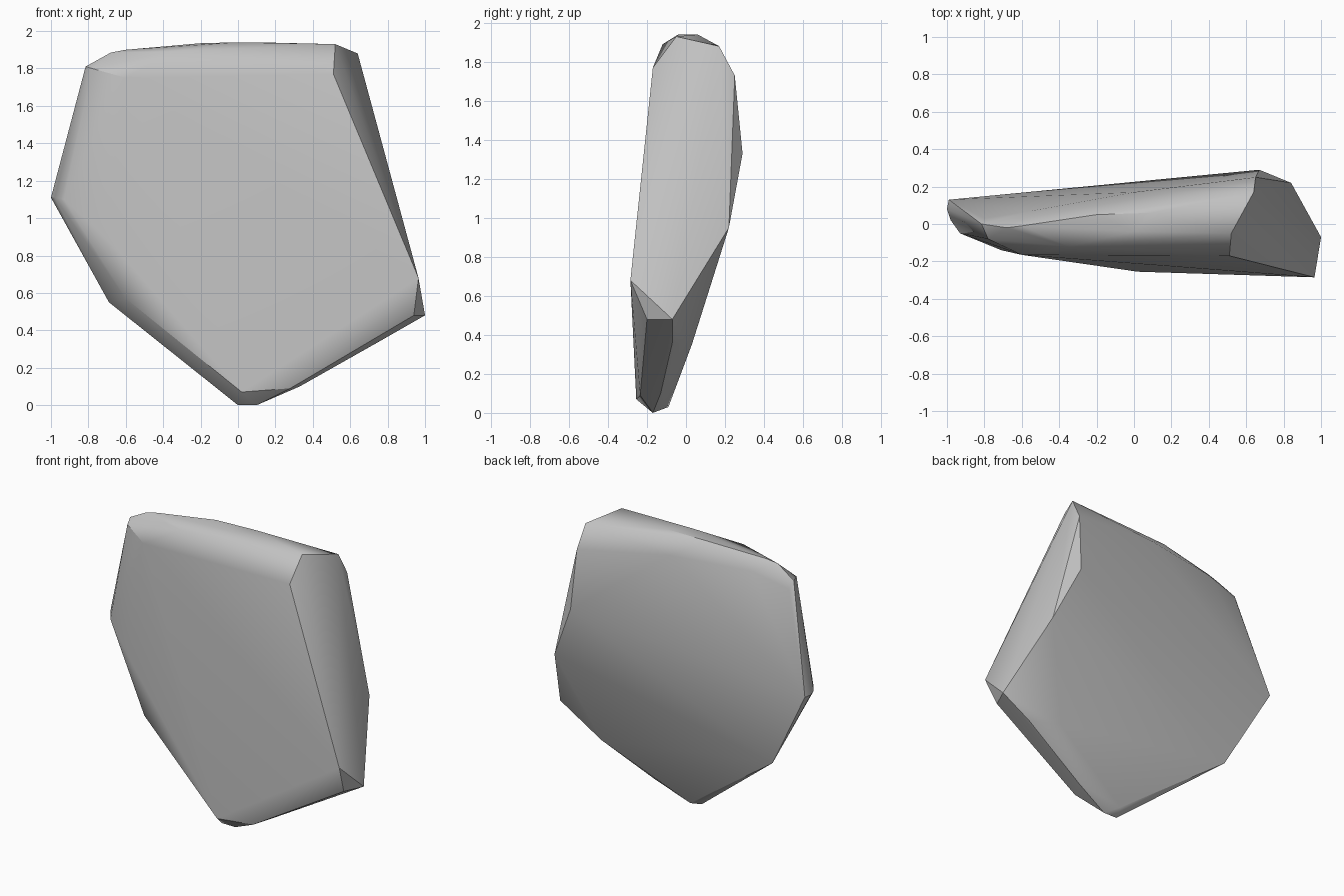
import bpy
import bmesh
import math

# Remove the default object
default_cube = bpy.data.objects.get("Cube")
if default_cube:
    bpy.data.objects.remove(default_cube, do_unlink=True)


def make_material(name, color):
    material = bpy.data.materials.new(name)
    material.use_nodes = True
    material.diffuse_color = color
    shader = material.node_tree.nodes["Principled BSDF"]
    shader.inputs["Base Color"].default_value = color
    shader.inputs["Roughness"].default_value = 0.9
    return material


def make_hull(name, corner_groups, material):
    """Wrap a convex stone around groups of corner points."""
    bm = bmesh.new()
    for group in corner_groups:
        for corner in group:
            bm.verts.new(corner)
    result = bmesh.ops.convex_hull(bm, input=bm.verts[:])
    unused = set(result["geom_interior"]) | set(result["geom_unused"])
    bmesh.ops.delete(bm, geom=[v for v in unused if isinstance(v, bmesh.types.BMVert)],
                     context="VERTS")
    bmesh.ops.recalc_face_normals(bm, faces=bm.faces[:])
    mesh = bpy.data.meshes.new(name)
    bm.to_mesh(mesh)
    bm.free()
    mesh.materials.append(material)
    stone = bpy.data.objects.new(name, mesh)
    bpy.context.collection.objects.link(stone)
    return stone


# Flat broken facet on the +x side
broken_side = [
    (.51, -.17, 1.77), (.52, -.05, 1.93), (.64, .17, 1.88), (.65, .25, 1.73),
    (.67, .29, 1.33), (.84, .22, .95), (1, -.07, .48), (.965, -.285, .68),
    (.94, -.2, .48),
]
# Rounded top edge
top_edge = [
    (-.35, -.12, 1.89), (0, -.04, 1.94), (.1, .06, 1.94), (-.2, .05, 1.935),
    (-.6, -.01, 1.9), (0, .17, 1.83), (-.55, .07, 1.83),
]
# Upper corner and worn edge on the -x side
worn_side = [
    (-.6, -.165, 1.75), (-.78, -.08, 1.8), (-.815, 0, 1.81), (-.68, -.02, 1.885),
    (-.8, .03, 1.76), (-.93, -.05, 1.1), (-.98, .02, 1.11), (-1, .08, 1.11),
    (-.99, .13, 1.11), (-.71, -.14, .9), (-.6, -.155, .57), (-.69, .05, .55),
]
# Pointed foot
foot = [
    (.02, -.255, .07), (.28, -.235, .09), (0, -.17, 0), (.1, -.17, 0),
    (.03, -.09, .03), (.33, -.13, .1), (.79, -.07, .36), (.62, .03, .35),
]

stone_grey = make_material("stone grey", (.54, .54, .54, 1))
slab = make_hull("rock_slab", [broken_side, top_edge, worn_side, foot], stone_grey)

# Soft worn edges, crisp breaks, broad flat faces
bpy.ops.object.select_all(action="DESELECT")
slab.select_set(True)
bpy.context.view_layer.objects.active = slab
bpy.ops.object.shade_smooth_by_angle(angle=math.radians(35))
weighting = slab.modifiers.new("flat_faces", "WEIGHTED_NORMAL")
weighting.keep_sharp = True
